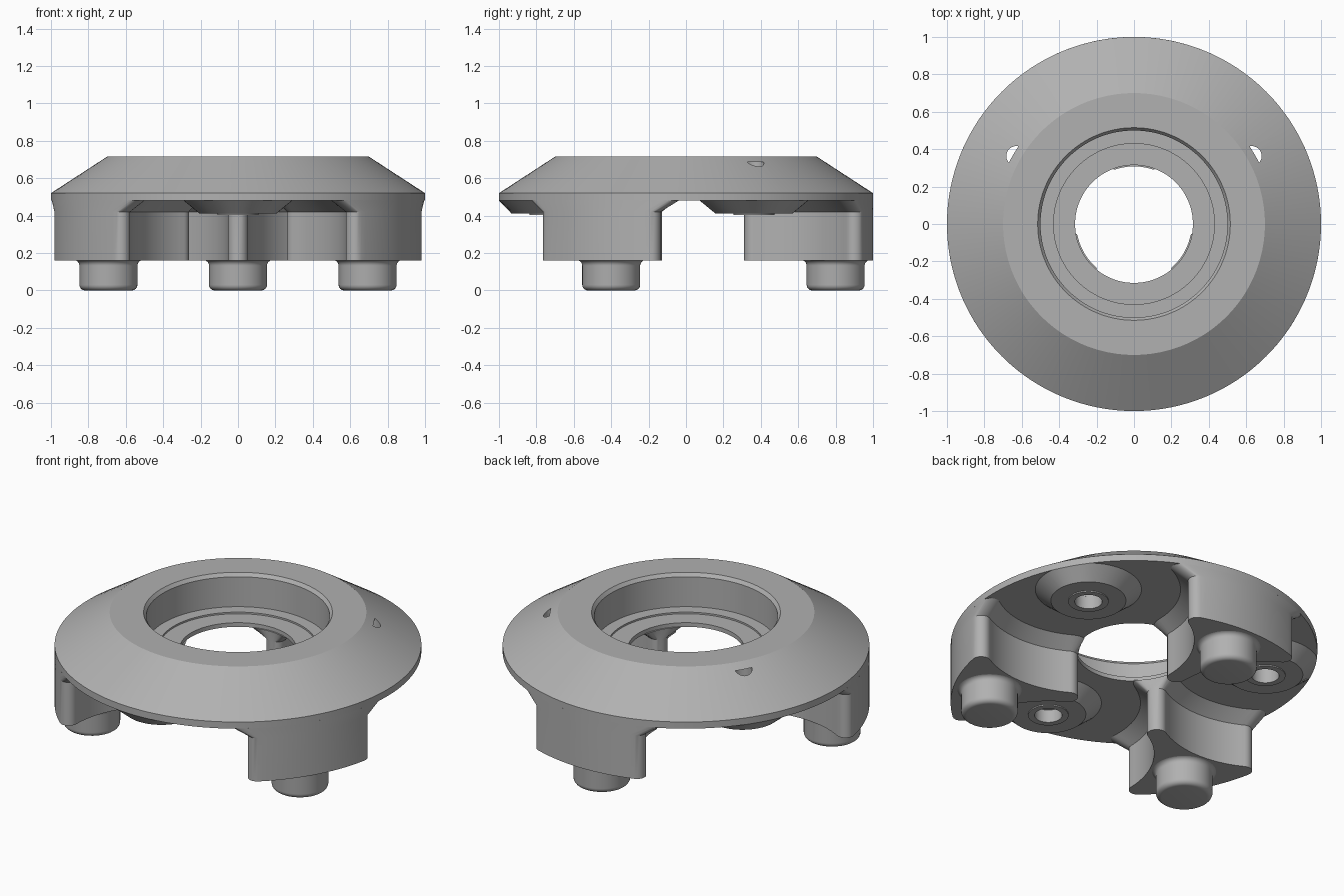
import bpy, bmesh
from math import sin, cos, acos, atan2, pi, radians, hypot
from mathutils import Matrix, Vector

if "Cube" in bpy.data.objects:
    bpy.data.objects.remove(bpy.data.objects["Cube"])

grey = bpy.data.materials.new("light_grey")
grey.use_nodes = True
colour = (0.44, 0.44, 0.44, 1)
grey.diffuse_color = colour
grey.node_tree.nodes["Principled BSDF"].inputs["Base Color"].default_value = colour

BOSS_R = 0.727      # distance of screw bosses from the centre
POCKET_R = 0.577    # clearance radius around each boss
CORNER = 0.05       # rounding of the outer leg corners
UNDER = 0.48        # height of the ring's underside


def finish(bm, name):
    bmesh.ops.recalc_face_normals(bm, faces=bm.faces)
    mesh = bpy.data.meshes.new(name)
    bm.to_mesh(mesh)
    bm.free()
    obj = bpy.data.objects.new(name, mesh)
    bpy.context.collection.objects.link(obj)
    mesh.materials.append(grey)
    return obj


def smooth(obj):
    bpy.ops.object.select_all(action="DESELECT")
    obj.select_set(True)
    bpy.context.view_layer.objects.active = obj
    bpy.ops.object.shade_smooth_by_angle(angle=radians(30))


def lathe(profile, steps, closed=True):
    """Turn a profile of (radius, height) points around z."""
    bm = bmesh.new()
    vs = [bm.verts.new((r, 0, z)) for r, z in profile]
    pairs = list(zip(vs, vs[1:])) + ([(vs[-1], vs[0])] if closed else [])
    edges = [bm.edges.new(p) for p in pairs]
    bmesh.ops.spin(bm, geom=vs + edges, cent=(0, 0, 0), axis=(0, 0, 1),
                   angle=2 * pi, steps=steps)
    bmesh.ops.remove_doubles(bm, verts=bm.verts, dist=1e-5)
    return bm


def arc(cx, cy, r, a, b, n):
    return [Vector((cx + r * cos(a + (b - a) * i / n),
                    cy + r * sin(a + (b - a) * i / n))) for i in range(n + 1)]


def leg_outline(pocket):
    """Outline of the leg on +y: rounded tip, hollow flanks, rim arc."""
    bx, by = BOSS_R * cos(pi / 6), BOSS_R * sin(pi / 6)
    reach = 1 - CORNER
    turn = pi / 6 + acos((BOSS_R ** 2 + reach ** 2 - (pocket + CORNER) ** 2)
                         / (2 * BOSS_R * reach))
    cx, cy = reach * cos(turn), reach * sin(turn)
    back = atan2(cy - by, cx - bx)
    half = arc(0, by, bx - pocket, -pi / 2, 0, 8)
    half += arc(bx, by, pocket, pi, back, 20)[1:]
    half += arc(cx, cy, CORNER, back - pi, turn, 8)[1:]
    half += arc(0, 0, 1, turn, pi / 2, 12)[1:]
    half = [p if p.length > 0.308 else p.normalized() * 0.308 for p in half]
    return half + [Vector((-p.x, p.y)) for p in half[-2:0:-1]]


def make_leg(name, angle):
    bm = bmesh.new()
    layers = [(0.16, POCKET_R), (0.42, POCKET_R), (UNDER + 0.002, 0.5)]
    rings = [[bm.verts.new((p.x, p.y, z)) for p in leg_outline(r)]
             for z, r in layers]
    for low, high in zip(rings, rings[1:]):
        for i in range(len(low)):
            bm.faces.new((low[i - 1], low[i], high[i], high[i - 1]))
    bm.faces.new(rings[0])
    bm.faces.new(rings[-1])
    bm.transform(Matrix.Rotation(angle, 4, "Z"))
    smooth(finish(bm, name))


# Bevelled ring with a stepped bore
ring = finish(lathe([(0.315, UNDER), (1, UNDER), (1, 0.52), (0.7, 0.715),
                     (0.515, 0.715), (0.5, 0.695), (0.5, 0.515),
                     (0.43, 0.515), (0.43, 0.505), (0.315, 0.505)], 128),
              "bevelled_ring")

names = ["back", "right", "left"]
for i, side in enumerate(names):
    turn = i * 2 * pi / 3

    # Legs
    make_leg(side + "_leg", turn)

    # Feet with rounded edges and a flared neck
    foot = [Vector((0, 0))] + arc(0.125, 0.03, 0.03, -pi / 2, 0, 6)
    foot += arc(0.185, 0.132, 0.03, pi, pi / 2, 6) + [Vector((0, 0.162))]
    bm = lathe(foot, 48, closed=False)
    bm.transform(Matrix.Rotation(turn, 4, "Z") @ Matrix.Translation((0, 0.8, 0)))
    smooth(finish(bm, side + "_foot"))

    # Screw bosses opposite the legs, trimmed to the rim
    place = (Matrix.Rotation(turn + pi, 4, "Z")
             @ Matrix.Translation((0, BOSS_R, 0)))
    bm = lathe([(0.29, UNDER + 0.002), (0.29, UNDER), (0.205, 0.41), (0.11, 0.41),
                (0.11, 0.403), (0.075, 0.403), (0.075, UNDER + 0.002)], 48)
    bm.transform(place)
    for v in bm.verts:
        reach = hypot(v.co.x, v.co.y)
        if reach > 1:
            v.co.x /= reach
            v.co.y /= reach
    smooth(finish(bm, side + "_screw_boss"))

    # Screw holes that break out through the bevel
    bm = lathe([(0, 0.45), (0.075, 0.45), (0.075, 0.51), (0.053, 0.51),
                (0.053, 0.686), (0, 0.686)], 40, closed=False)
    bm.transform(place)
    cutter = finish(bm, side + "_hole_cutter")
    cut = ring.modifiers.new("screw_hole", "BOOLEAN")
    cut.operation = "DIFFERENCE"
    cut.solver = "EXACT"
    cut.object = cutter
    bpy.context.view_layer.objects.active = ring
    bpy.ops.object.modifier_apply(modifier=cut.name)
    bpy.data.objects.remove(cutter)

smooth(ring)
